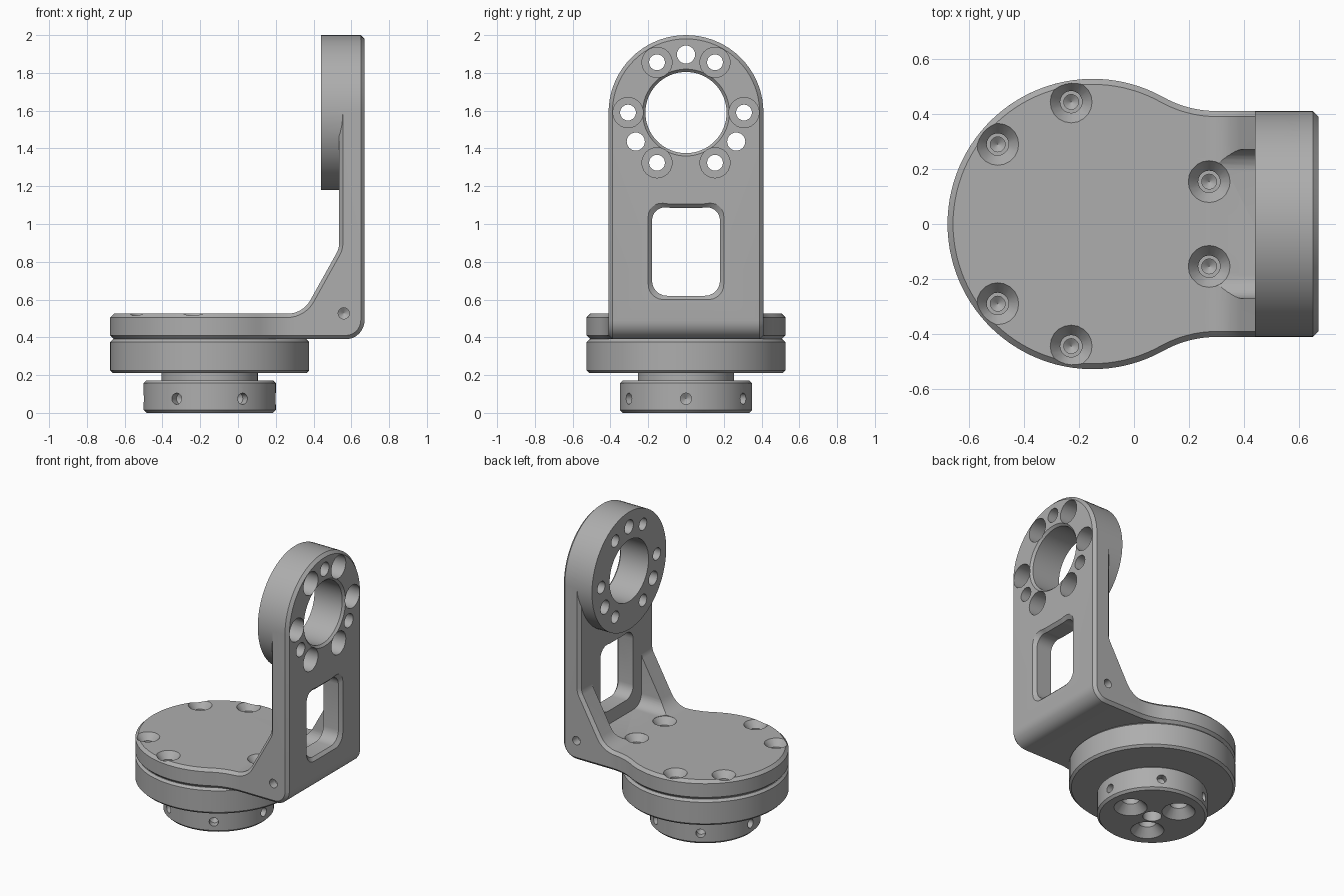
import bpy, bmesh, math
from mathutils import Vector

cube = bpy.data.objects.get("Cube")
if cube:
    bpy.data.objects.remove(cube, do_unlink=True)

metal = bpy.data.materials.new("satin_grey")
metal.use_nodes = True
grey = (0.42, 0.42, 0.42, 1)
metal.diffuse_color = grey
metal.node_tree.nodes["Principled BSDF"].inputs["Base Color"].default_value = grey


def loft(name, rings):
    """Closed solid through rings of equal point count."""
    bm = bmesh.new()
    loops = [[bm.verts.new(p) for p in ring] for ring in rings]
    n = len(loops[0])
    for a, b in zip(loops, loops[1:]):
        for i in range(n):
            j = (i + 1) % n
            bm.faces.new((a[i], a[j], b[j], b[i]))
    bm.faces.new(loops[0])
    bm.faces.new(loops[-1])
    bmesh.ops.recalc_face_normals(bm, faces=bm.faces)
    mesh = bpy.data.meshes.new(name)
    bm.to_mesh(mesh)
    bm.free()
    mesh.materials.append(metal)
    obj = bpy.data.objects.new(name, mesh)
    bpy.context.collection.objects.link(obj)
    return obj


def place(pts, axis, t):
    """Put flat points on the plane axis = t."""
    build = {"x": lambda a, b: (t, a, b), "y": lambda a, b: (a, t, b), "z": lambda a, b: (a, b, t)}
    return [build[axis](a, b) for a, b in pts]


def prism(name, pts, axis, lo, hi):
    return loft(name, [place(pts, axis, lo), place(pts, axis, hi)])


def turned(name, profile, origin, direction=(0, 0, 1), n=64):
    """Revolve (radius, distance) pairs about an axis."""
    q = Vector(direction).to_track_quat("Z", "Y")
    rings = []
    for r, d in profile:
        r = max(r, 0.001)
        rings.append([Vector(origin) + q @ Vector((r * math.cos(k * math.tau / n), r * math.sin(k * math.tau / n), d))
                      for k in range(n)])
    return loft(name, rings)


def arc(cx, cy, r, a0, a1, n):
    return [(cx + r * math.cos(math.radians(a0 + (a1 - a0) * k / n)),
             cy + r * math.sin(math.radians(a0 + (a1 - a0) * k / n))) for k in range(n + 1)]


def rounded(corners, n=8):
    """Polygon from (a, b, radius) corners."""
    out = []
    for i, (a, b, r) in enumerate(corners):
        p = Vector((a, b))
        if not r:
            out.append((a, b))
            continue
        u = (Vector(corners[i - 1][:2]) - p).normalized()
        v = (Vector(corners[(i + 1) % len(corners)][:2]) - p).normalized()
        half = u.angle(v) / 2
        c = p + (u + v).normalized() * r / math.sin(half)
        s, e = p + u * r / math.tan(half) - c, p + v * r / math.tan(half) - c
        a0 = math.atan2(s.y, s.x)
        sweep = (math.atan2(e.y, e.x) - a0 + math.pi) % math.tau - math.pi
        out += [(c.x + r * math.cos(a0 + sweep * k / n), c.y + r * math.sin(a0 + sweep * k / n))
                for k in range(n + 1)]
    return out


def apply_mod(obj, mod):
    bpy.ops.object.select_all(action="DESELECT")
    bpy.context.view_layer.objects.active = obj
    obj.select_set(True)
    bpy.ops.object.modifier_apply(modifier=mod.name)


def combine(obj, tool, operation="DIFFERENCE"):
    mod = obj.modifiers.new("combine", "BOOLEAN")
    mod.operation, mod.solver, mod.object = operation, "EXACT", tool
    apply_mod(obj, mod)
    bpy.data.objects.remove(tool, do_unlink=True)


def polar(r, deg):
    return r * math.cos(math.radians(deg)), r * math.sin(math.radians(deg))


CX, R, W, TOP = -0.15, 0.527, 0.41, 1.59   # disc centre and radius, arm half width, bore height

# Bracket: side profile trimmed by the plan outline and the round arm top
side = rounded([(-0.8, 0.39, 0), (0.67, 0.39, 0.1), (0.67, 2.1, 0), (0.535, 2.1, 0),
                (0.535, 0.87, 0.1), (0.343, 0.525, 0.14), (-0.8, 0.525, 0)])
bracket = prism("bracket", side, "y", -0.7, 0.7)
blend = 0.397
meet = math.degrees(math.atan2(W + blend, 0.45))
half = arc(0.3, W + blend, blend, 270, 180 + meet, 10)[:-1] + arc(CX, 0, R, meet, 180, 36)
plan = [(0.8, W)] + half + [(x, -y) for x, y in reversed(half[:-1])] + [(0.8, -W)]
combine(bracket, prism("plan_trim", plan, "z", 0.2, 2.3), "INTERSECT")
crown = [(-0.7, 0.1), (0.7, 0.1), (0.7, TOP)] + arc(0, TOP, W, 0, 180, 36) + [(-0.7, TOP)]
combine(bracket, prism("crown_trim", crown, "x", -1, 1), "INTERSECT")
bevel = bracket.modifiers.new("chamfer", "BEVEL")
bevel.width, bevel.segments, bevel.limit_method = 0.02, 1, "ANGLE"
bevel.angle_limit = math.radians(40)
bevel.use_clamp_overlap = False
apply_mod(bracket, bevel)

# Pocket between the two gussets
pocket = rounded([(-0.27, 0.526, 0.08), (0.27, 0.526, 0.08), (0.27, 1.15, 0), (-0.27, 1.15, 0)])
combine(bracket, prism("pocket_cutter", pocket, "x", 0.25, 0.534))

# Bearing boss on the inner face
boss = arc(0, TOP, W, 0, 360, 72)[:-1]
combine(bracket, prism("boss", boss, "x", 0.44, 0.64), "UNION")


# Window with an outer chamfer
def window(g):
    w, lo, hi = 0.18 + g, 0.62 - g, 1.10 + g
    return rounded([(-w, lo, 0.08), (w, lo, 0.08), (w, hi, 0.07), (0.08, hi - 0.015, 0.1),
                    (-0.08, hi - 0.015, 0.1), (-w, hi, 0.07)], 6)


combine(bracket, loft("window_cutter", [place(window(g), "x", x)
                                        for x, g in ((0.45, 0), (0.65, 0), (0.68, 0.03))]))

# Bore and its ring of fixing holes, drilled from the outer face
inward = (-1, 0, 0)
combine(bracket, turned("bore_cutter", [(0.25, -0.02), (0.215, 0.015), (0.215, 0.3)], (0.67, 0, TOP), inward))
for k in range(6):
    y, z = polar(0.307, 60 * k)
    combine(bracket, turned("counterbore", [(0.08, -0.02), (0.08, 0.12), (0.042, 0.12), (0.042, 0.3)],
                            (0.67, y, TOP + z), inward, 24))
for deg in (90, 210, 330):
    y, z = polar(0.307, deg)
    combine(bracket, turned("dowel_hole", [(0.048, -0.02), (0.048, 0.3)], (0.67, y, TOP + z), inward, 24))

# Countersunk holes in the plate
for deg in (20, 100, 140, 220, 260, 340):
    x, y = polar(0.45, deg)
    combine(bracket, turned("countersink", [(0.076, -0.06), (0.076, 0), (0.04, 0.045), (0.04, 0.07),
                                            (0.027, 0.07), (0.027, 0.1), (0, 0.12)],
                            (CX + x, y, 0.525), (0, 0, -1), 20))

# Pin holes on both sides of the bend
for s in (-1, 1):
    combine(bracket, turned("pin_hole", [(0.03, -0.02), (0.03, 0.06), (0, 0.08)],
                            (0.56, s * W, 0.527), (0, -s, 0), 16))


# Chamfered round parts below the plate
def disc(name, r, lo, hi, c=0.015):
    return turned(name, [(r - c, lo), (r, lo + c), (r, hi - c), (r - c, hi)], (CX, 0, 0), n=72)


flange = disc("flange_disc", R, 0.21, 0.39)
neck = turned("neck", [(0.255, 0.15), (0.255, 0.22)], (CX, 0, 0))
hub = disc("hub", 0.35, 0, 0.172)

# Hub: radial holes, bottom countersinks and centre hole
for k in range(6):
    x, y = polar(0.35, 60 * k)
    combine(hub, turned("radial_hole", [(0.03, -0.02), (0.03, 0.05), (0, 0.07)],
                        (CX + x, y, 0.075), (-x, -y, 0), 16))
for deg in (0, 120, 240):
    x, y = polar(0.178, deg)
    combine(hub, turned("hub_countersink", [(0.115, -0.01), (0.055, 0.055), (0.055, 0.13)],
                        (CX + x, y, 0), n=24))
combine(hub, turned("centre_hole", [(0.06, -0.01), (0.06, 0.09), (0, 0.12)], (CX, 0, 0), n=24))

for obj in (bracket, flange, neck, hub):
    bpy.ops.object.select_all(action="DESELECT")
    bpy.context.view_layer.objects.active = obj
    obj.select_set(True)
    bpy.ops.object.shade_smooth_by_angle(angle=math.radians(25))
